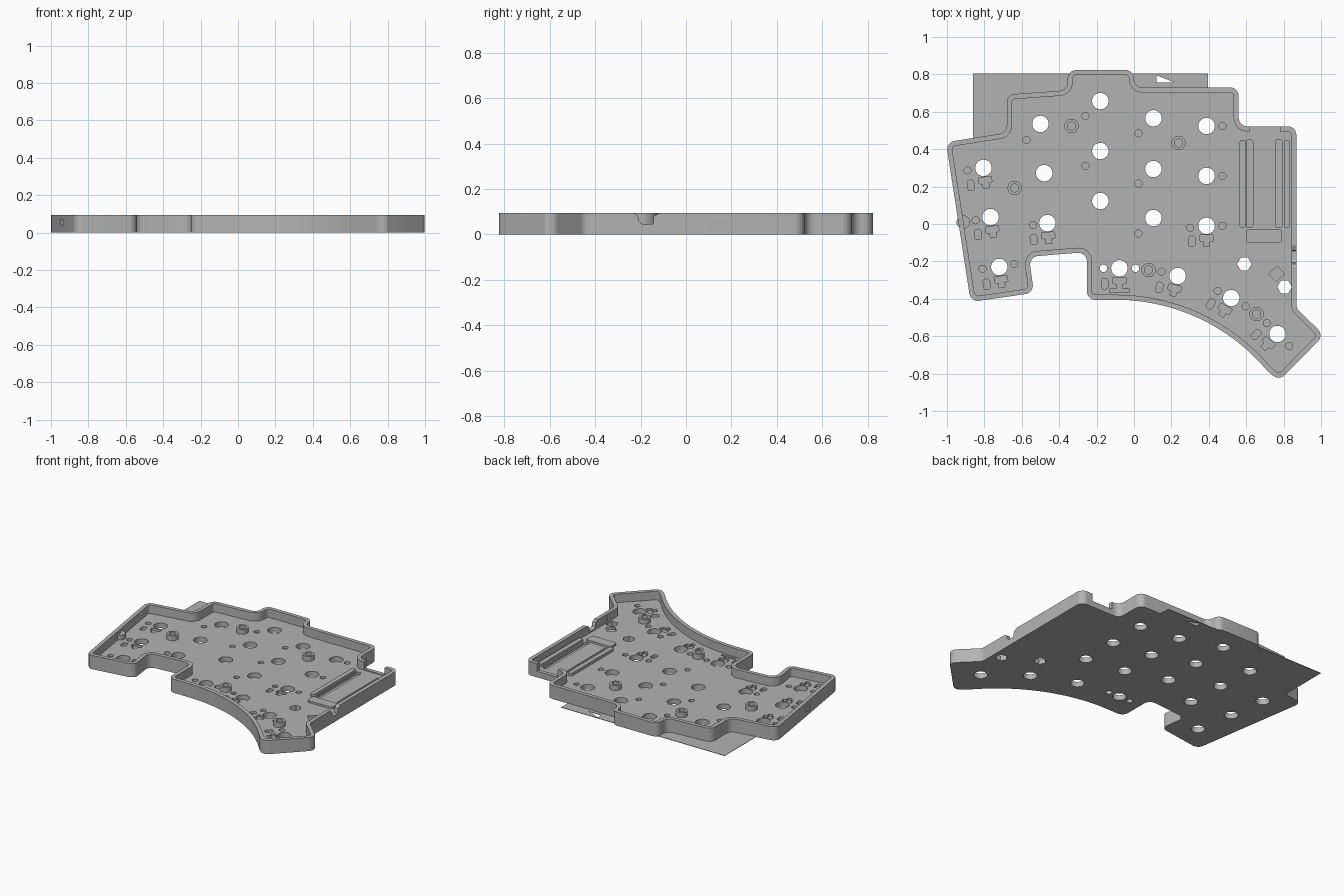
import bpy
import bmesh
from math import sin, cos, radians, pi, tan
from mathutils import Vector, Matrix

if "Cube" in bpy.data.objects:
    bpy.data.objects.remove(bpy.data.objects["Cube"])

H, FLOOR, WALL = 0.095, 0.036, 0.027

grey = bpy.data.materials.new("grey_plastic")
grey.use_nodes = True
grey.diffuse_color = (0.45, 0.45, 0.45, 1)
grey.node_tree.nodes["Principled BSDF"].inputs["Base Color"].default_value = grey.diffuse_color


def rounded(corners, r, steps=6):
    """Replace each corner of a closed polygon with an arc."""
    out = []
    for i, c in enumerate(corners):
        c = Vector(c)
        a = (Vector(corners[i - 1]) - c).normalized()
        b = (Vector(corners[(i + 1) % len(corners)]) - c).normalized()
        half = a.angle(b) / 2
        if half > radians(80):
            out.append(c)
            continue
        centre = c + (a + b).normalized() * (r / sin(half))
        p, q = c + a * (r / tan(half)) - centre, c + b * (r / tan(half)) - centre
        for k in range(steps + 1):
            out.append(centre + p.lerp(q, k / steps).normalized() * r)
    return out


def offset(pts, d):
    """Move a clockwise outline inward by d."""
    out = []
    for i, p in enumerate(pts):
        a = (p - pts[i - 1]).normalized()
        b = (pts[(i + 1) % len(pts)] - p).normalized()
        n = Vector((a.y + b.y, -a.x - b.x)).normalized()
        out.append(p + n * d / max(0.5, n.dot(Vector((a.y, -a.x)))))
    return out


def circle(x, y, r, n=24):
    return [(x + r * cos(2 * pi * i / n), y + r * sin(2 * pi * i / n)) for i in range(n)]


def box(x0, x1, y0, y1):
    return [(x0, y0), (x1, y0), (x1, y1), (x0, y1)]


def placed(pts, x, y, degrees):
    m = Matrix.Rotation(radians(degrees), 2)
    return [m @ Vector(p) + Vector((x, y)) for p in pts]


def prisms(name, shapes, z0, z1):
    """One object holding an upright prism for every outline."""
    bm = bmesh.new()
    for pts in shapes:
        face = bm.faces.new([bm.verts.new((p[0], p[1], z0)) for p in pts])
        top = bmesh.ops.extrude_face_region(bm, geom=[face])["geom"]
        bmesh.ops.translate(bm, vec=(0, 0, z1 - z0),
                            verts=[v for v in top if isinstance(v, bmesh.types.BMVert)])
    bmesh.ops.recalc_face_normals(bm, faces=bm.faces)
    mesh = bpy.data.meshes.new(name)
    bm.to_mesh(mesh)
    bm.free()
    mesh.materials.append(grey)
    ob = bpy.data.objects.new(name, mesh)
    bpy.context.collection.objects.link(ob)
    return ob


def cut(ob, cutter):
    mod = ob.modifiers.new("cut", "BOOLEAN")
    mod.operation, mod.solver, mod.object = "DIFFERENCE", "EXACT", cutter
    mod.use_self = True
    bpy.context.view_layer.objects.active = ob
    bpy.ops.object.modifier_apply(modifier=mod.name)
    bpy.data.objects.remove(cutter)


# Tray outline, clockwise, with the concave thumb curve
sweep = [(-0.1 + 1.058 * sin(radians(t)), -1.463 + 1.058 * cos(radians(t)))
         for t in range(50, -1, -2)]
corners = [(-1.005, 0.437), (-0.68, 0.488), (-0.68, 0.692), (-0.355, 0.715), (-0.355, 0.823),
           (0, 0.823), (0, 0.73), (0.56, 0.73), (0.56, 0.522), (0.868, 0.522),
           (0.868, -0.45), (1.016, -0.595), (0.776, -0.838)] + sweep + [
           (-0.252, -0.405), (-0.252, -0.15), (-0.562, -0.175), (-0.535, -0.368), (-0.873, -0.417)]
outline = rounded(corners, 0.045)
tray = prisms("tray", [outline], 0, H)
cut(tray, prisms("pocket", [offset(outline, WALL)], FLOOR, H + 0.1))

# Openings in the back wall and the right wall
cut(tray, prisms("back_opening", [box(0.62, 0.78, 0.46, 0.56)], 0.042, H + 0.1))
notch = prisms("side_notch", [[(-0.235, 0.12), (-0.23, 0.094), (-0.213, 0.085), (-0.205, 0.055), (-0.19, 0.045),
                               (-0.145, 0.045), (-0.142, 0.08), (-0.115, 0.094), (-0.11, 0.12)]], 0.82, 0.9)
notch.data.transform(Matrix(((0, 0, 1, 0), (1, 0, 0, 0), (0, 1, 0, 0), (0, 0, 0, 1))))
cut(tray, notch)

# Key positions: x, y, socket rotation (None where there is no socket)
keys = [(-0.18, 0.657, None), (-0.5, 0.535, None), (0.104, 0.565, None), (0.388, 0.524, None),
        (-0.18, 0.39, None), (-0.805, 0.3, 8), (-0.48, 0.272, None), (0.104, 0.294, None),
        (0.388, 0.257, None), (-0.18, 0.123, None), (-0.767, 0.037, 8), (-0.463, 0.005, 4),
        (0.104, 0.032, None), (0.388, -0.01, 0), (-0.72, -0.23, 8), (-0.078, -0.237, 0),
        (0.233, -0.278, -14), (0.52, -0.396, -30), (0.767, -0.588, -45)]

# Shallow sockets and pin recesses
socket = [(-0.035, -0.05), (-0.035, -0.08), (-0.016, -0.085), (-0.016, -0.11),
          (0.016, -0.11), (0.016, -0.085), (0.035, -0.08), (0.035, -0.05)]
side_pin = rounded(box(-0.097, -0.062, -0.11, -0.055), 0.012, 3)
dots = [(-0.26, 0.577), (-0.575, 0.45), (0.024, 0.485), (0.473, 0.524), (-0.26, 0.31),
        (0.024, 0.216), (0.473, 0.257), (0.024, -0.051), (0.473, -0.01), (0.3, -0.02),
        (-0.89, 0.287), (-0.847, 0.02), (-0.54, -0.005), (-0.64, -0.214), (-0.81, -0.24),
        (0.147, -0.255), (0.447, -0.358), (0.597, -0.44), (0.71, -0.53), (0.83, -0.652)]
recesses = [circle(x, y, 0.019, 16) for x, y in dots]
for x, y, turn in keys:
    if turn is not None:
        recesses += [placed(socket, x, y, turn), placed(side_pin, x, y, turn)]
recesses.append(box(-0.13, -0.025, -0.365, -0.348))
recesses.append(placed(box(-0.03, 0.03, -0.03, 0.03), 0.762, -0.267, 45))
recesses += [rounded(box(x, x + 0.034, -0.02, 0.45), 0.012, 3) for x in (0.601, 0.757)]
cut(tray, prisms("recesses", recesses, FLOOR - 0.016, FLOOR + 0.02))

# Through holes
holes = [circle(x, y, 0.044, 32) for x, y, _ in keys]
holes += [circle(x, -0.237, 0.02, 16) for x in (-0.163, 0.008)]
holes += [circle(x, y, 0.039, 6) for x, y in ((0.59, -0.214), (0.805, -0.337))]
cut(tray, prisms("holes", holes, -0.1, FLOOR + 0.05))

# Screw posts with bores
posts = [(-0.334, 0.524), (0.238, 0.433), (-0.638, 0.193), (0.078, -0.246), (0.655, -0.482)]
bosses = prisms("screw_posts", [circle(x, y, 0.038) for x, y in posts], FLOOR - 0.002, 0.07)
cut(bosses, prisms("bores", [circle(x, y, 0.022) for x, y in posts], FLOOR, 0.2))

# Support post at the left wall, rails and stop bar for the controller board
support = prisms("support_post", [circle(-0.913, 0.01, 0.036)], FLOOR - 0.002, 0.07)
rails = prisms("board_rails", [rounded(box(x, x + 0.032, -0.02, 0.45), 0.012, 3)
                               for x in (0.565, 0.801)], FLOOR - 0.002, 0.055)
bar = prisms("stop_bar", [rounded(box(0.6, 0.792, -0.1, -0.03), 0.012, 3)], FLOOR - 0.002, 0.05)

# Thin base sheet showing behind the tray
sheet = prisms("base_sheet", [
    [(-0.86, 0.805), (-0.34, 0.805), (-0.34, 0.7), (-0.665, 0.677), (-0.665, 0.475), (-0.86, 0.45)],
    box(-0.02, 0.395, 0.715, 0.805)], 0, 0.003)
cut(sheet, prisms("window", [[(0.12, 0.795), (0.22, 0.756), (0.12, 0.756)]], -0.1, 0.1))

# Smooth the rounded walls and keep the edges sharp
for ob in (tray, bosses, support, rails, bar):
    bpy.ops.object.select_all(action="DESELECT")
    ob.select_set(True)
    bpy.context.view_layer.objects.active = ob
    bpy.ops.object.shade_smooth_by_angle(angle=radians(32))
